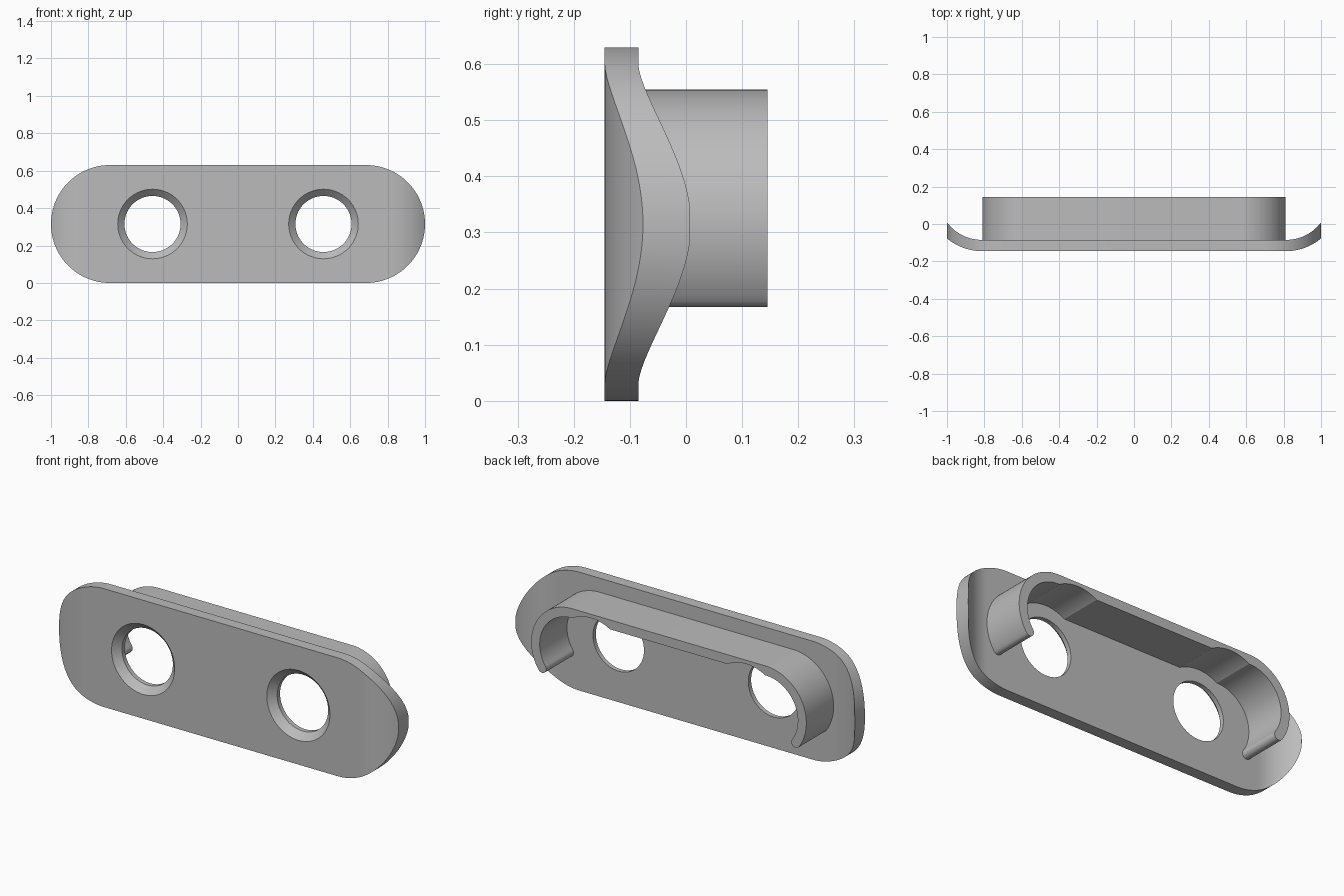
import bpy, bmesh, math

if "Cube" in bpy.data.objects:
    bpy.data.objects.remove(bpy.data.objects["Cube"], do_unlink=True)

grey = bpy.data.materials.new("plain_grey")
grey.use_nodes = True
grey.diffuse_color = (0.5, 0.5, 0.5, 1)
grey.node_tree.nodes["Principled BSDF"].inputs["Base Color"].default_value = (0.5, 0.5, 0.5, 1)

FRONT, BACK, REAR = -0.145, -0.085, 0.145
MID_Z, END_R, HOLE_X = 0.315, 0.315, 0.457
STEPS = 40


def add_object(name, bm):
    bmesh.ops.remove_doubles(bm, verts=bm.verts, dist=0.00005)
    bmesh.ops.recalc_face_normals(bm, faces=bm.faces)
    mesh = bpy.data.meshes.new(name)
    bm.to_mesh(mesh)
    bm.free()
    mesh.materials.append(grey)
    obj = bpy.data.objects.new(name, mesh)
    bpy.context.collection.objects.link(obj)
    return obj


def lathe_y(name, profile, x, n=96):
    """Solid of revolution about a y axis at x; profile is (radius, y)."""
    bm = bmesh.new()
    rings = [[bm.verts.new((x + r * math.cos(2 * math.pi * i / n), y,
                            MID_Z + r * math.sin(2 * math.pi * i / n)))
              for i in range(n)] for r, y in profile]
    for a, b in zip(rings, rings[1:]):
        for i in range(n):
            j = (i + 1) % n
            bm.faces.new((a[i], a[j], b[j], b[i]))
    bm.faces.new(rings[0])
    bm.faces.new(rings[-1])
    return add_object(name, bm)


def cut(obj, cutters):
    """Subtract the cutters, keep the resulting mesh and drop the cutters."""
    for c in cutters:
        c.hide_render = True
        mod = obj.modifiers.new("cut", "BOOLEAN")
        mod.operation, mod.solver, mod.object = "DIFFERENCE", "EXACT", c
    deps = bpy.context.evaluated_depsgraph_get()
    deps.update()
    mesh = bpy.data.meshes.new_from_object(obj.evaluated_get(deps))
    obj.modifiers.clear()
    obj.data = mesh
    for c in cutters:
        bpy.data.objects.remove(c, do_unlink=True)


def smooth(obj):
    bpy.ops.object.select_all(action="DESELECT")
    obj.select_set(True)
    bpy.context.view_layer.objects.active = obj
    bpy.ops.object.shade_smooth_by_angle(angle=math.radians(25))


# Face plate: rounded-end slab whose ends curl backwards on concentric arcs
def curl(x, radius):
    d = max(0, abs(x) - 0.813)
    return radius - math.sqrt(radius * radius - d * d)


bm = bmesh.new()
half = []
for i in range(STEPS + 1):
    a = math.pi / 2 * i / STEPS
    half.append((1 - END_R + END_R * math.sin(a), END_R * math.cos(a)))
columns = [(-x, h) for x, h in reversed(half)] + half
rows = []
for x, h in columns:
    yf = FRONT + curl(x, 0.29)
    yb = min(BACK + curl(x, 0.233), 0.007)
    rows.append([bm.verts.new((x, y, MID_Z + z))
                 for y, z in ((yf, -h), (yf, h), (yb, h), (yb, -h))])
for a, b in zip(rows, rows[1:]):
    for k in range(4):
        m = (k + 1) % 4
        bm.faces.new((a[k], a[m], b[m], b[k]))
bm.faces.new(rows[0])
bm.faces.new(rows[-1])
plate = add_object("face_plate", bm)

# Countersunk screw holes
holes = [lathe_y("hole_cutter", [(0.196, FRONT - 0.01), (0.15, FRONT + 0.036), (0.15, 0.1)], s * HOLE_X)
         for s in (-1, 1)]
cut(plate, holes)
smooth(plate)

# Rear rim: open C-shaped wall with rounded tips
CX, R, T = 0.57, 0.215, 0.025
START = math.radians(-35)


def polar(radius, a):
    return CX + radius * math.cos(a), MID_Z + radius * math.sin(a)


arc = [START + (math.pi / 2 - START) * i / STEPS for i in range(STEPS + 1)]
outer = [polar(R + T, a) for a in arc]
inner = [polar(R - T, a) for a in arc]
tx, tz = polar(R, START)
tip = [(tx + T * math.cos(START - math.pi * i / 10), tz + T * math.sin(START - math.pi * i / 10))
       for i in range(1, 10)]
right = inner[::-1] + tip[::-1] + outer
outline = right + [(-x, z) for x, z in reversed(right)]

bm = bmesh.new()
base = bm.faces.new([bm.verts.new((x, BACK - 0.006, z)) for x, z in outline])
top = bmesh.ops.extrude_face_region(bm, geom=[base])
bmesh.ops.translate(bm, vec=(0, REAR - BACK + 0.006, 0),
                    verts=[v for v in top["geom"] if isinstance(v, bmesh.types.BMVert)])
rim = add_object("rear_rim", bm)

# Clearance scoops in the rim around the holes
scoops = [lathe_y("scoop_cutter", [(0.22, -0.2), (0.22, 0.2)], s * HOLE_X) for s in (-1, 1)]
cut(rim, scoops)
smooth(rim)
